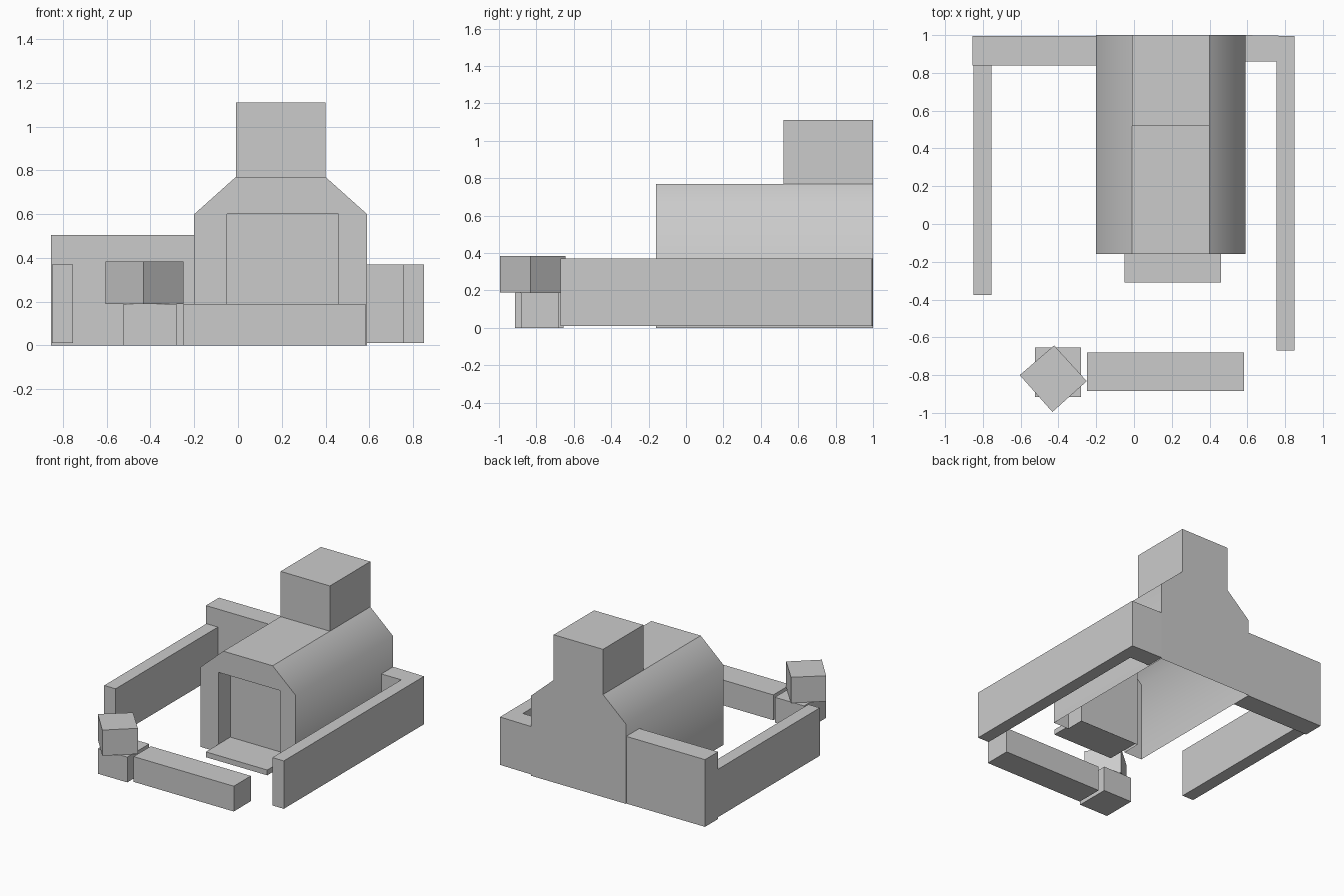
import bpy, bmesh

if "Cube" in bpy.data.objects:
    bpy.data.objects.remove(bpy.data.objects["Cube"])


def finish(bm, name):
    bmesh.ops.remove_doubles(bm, verts=bm.verts[:], dist=0.0005)
    bmesh.ops.recalc_face_normals(bm, faces=bm.faces[:])
    mesh = bpy.data.meshes.new(name)
    bm.to_mesh(mesh)
    bm.free()
    obj = bpy.data.objects.new(name, mesh)
    bpy.context.collection.objects.link(obj)
    return obj


def face(bm, points):
    return bm.faces.new([bm.verts.new(p) for p in points])


def prism(name, outline, z0, z1):
    """Closed solid from a top-view outline."""
    bm = bmesh.new()
    base = face(bm, [(x, y, z0) for x, y in outline])
    top = bmesh.ops.extrude_face_region(bm, geom=[base], use_keep_orig=True)
    verts = [v for v in top["geom"] if isinstance(v, bmesh.types.BMVert)]
    bmesh.ops.translate(bm, verts=verts, vec=(0, 0, z1 - z0))
    return finish(bm, name)


def box(name, x0, x1, y0, y1, z0, z1):
    return prism(name, [(x0, y0), (x1, y0), (x1, y1), (x0, y1)], z0, z1)


# House: thin shell, open underneath, with a recessed doorway and a chimney
FRONT, BACK, RECESS = -0.16, 1.0, -0.02
CHIM_Y, CHIM_Z = 0.52, 1.11
profile = [(-0.2, 0), (-0.2, 0.6), (-0.01, 0.77), (0.4, 0.77), (0.59, 0.6), (0.59, 0)]
door = [(0.46, 0), (0.46, 0.6), (-0.05, 0.6), (-0.05, 0)]
bm = bmesh.new()

# front wall around the doorway, and the doorway lining
face(bm, [(x, FRONT, z) for x, z in profile + door])
face(bm, [(x, RECESS, z) for x, z in door])
for (xa, za), (xb, zb) in zip(door, door[1:]):
    face(bm, [(xa, FRONT, za), (xb, FRONT, zb), (xb, RECESS, zb), (xa, RECESS, za)])

# walls and roof; the side walls blend smoothly into the slopes
for i, ((xa, za), (xb, zb)) in enumerate(zip(profile, profile[1:])):
    back = CHIM_Y if i == 2 else BACK
    f = face(bm, [(xa, FRONT, za), (xb, FRONT, zb), (xb, back, zb), (xa, back, za)])
    f.smooth = i != 2

# back wall runs up into the chimney
xl, xr, zr = -0.01, 0.4, 0.77
face(bm, [(x, BACK, z) for x, z in profile[:3] + [(xl, CHIM_Z), (xr, CHIM_Z)] + profile[3:]])
face(bm, [(xl, CHIM_Y, zr), (xr, CHIM_Y, zr), (xr, CHIM_Y, CHIM_Z), (xl, CHIM_Y, CHIM_Z)])
face(bm, [(xl, CHIM_Y, CHIM_Z), (xr, CHIM_Y, CHIM_Z), (xr, BACK, CHIM_Z), (xl, BACK, CHIM_Z)])
for x in (xl, xr):
    face(bm, [(x, CHIM_Y, zr), (x, BACK, zr), (x, BACK, CHIM_Z), (x, CHIM_Y, CHIM_Z)])
house = finish(bm, "house")
# crisp line where the slopes meet the flat roof
for e in house.data.edges:
    pts = [house.data.vertices[v].co for v in e.vertices]
    if all(abs(p.z - zr) < 0.001 for p in pts):
        e.use_edge_sharp = True

# Doorstep
box("doorstep", -0.05, 0.46, -0.31, RECESS, 0.02, 0.06)

# Yard walls
box("left_back_wall", -0.855, -0.2, 0.84, 0.995, 0, 0.505)
box("left_side_wall", -0.85, -0.755, -0.375, 0.85, 0.01, 0.37)
prism("right_wall", [(0.59, 1.0), (0.85, 0.995), (0.85, -0.67), (0.755, -0.67),
                     (0.755, 0.86), (0.59, 0.86)], 0.01, 0.37)
box("front_wall", -0.25, 0.583, -0.883, -0.68, 0, 0.19)

# Gate post with a turned cap block
box("gate_post", -0.523, -0.28, -0.915, -0.655, 0, 0.19)
prism("post_cap", [(-0.605, -0.80), (-0.432, -0.995), (-0.25, -0.832), (-0.423, -0.643)],
      0.19, 0.383)
